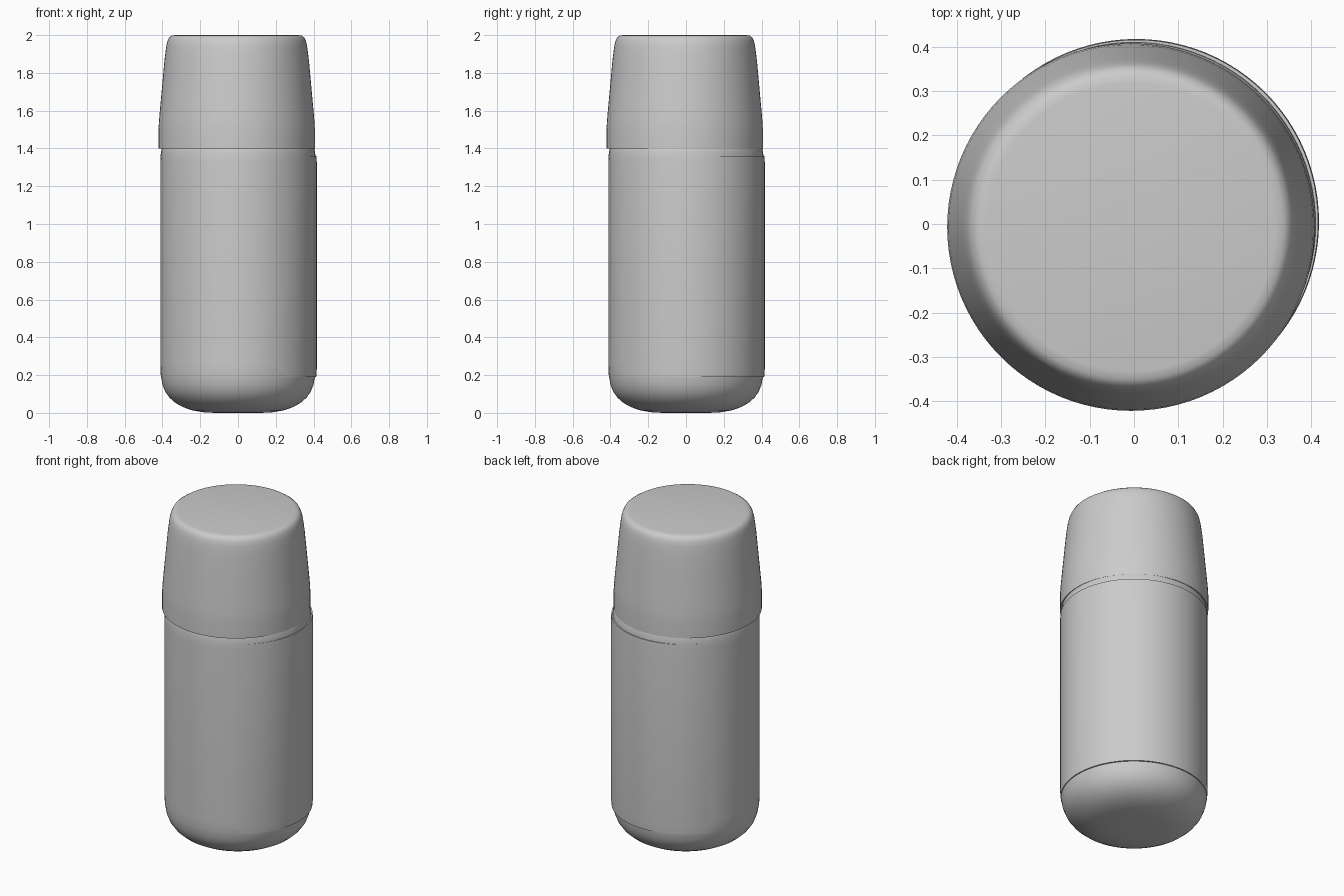
import bpy
import bmesh
import math

cube = bpy.data.objects.get("Cube")
if cube:
    bpy.data.objects.remove(cube, do_unlink=True)

grey = bpy.data.materials.new("light grey")
grey.use_nodes = True
colour = (0.6, 0.6, 0.6, 1)
grey.diffuse_color = colour
grey.node_tree.nodes["Principled BSDF"].inputs["Base Color"].default_value = colour

SIDES = 96


def lathe(name, profile, centre=(0, 0), angle=35):
    """Turn a (radius, height) profile; open ends are closed with discs."""
    bm = bmesh.new()
    rings = []
    for r, z in profile:
        rings.append([bm.verts.new((r * math.cos(i * math.tau / SIDES),
                                    r * math.sin(i * math.tau / SIDES), z))
                      for i in range(SIDES)])
    for low, high in zip(rings, rings[1:]):
        for i in range(SIDES):
            j = (i + 1) % SIDES
            bm.faces.new((low[i], low[j], high[j], high[i]))
    bm.faces.new(rings[0][::-1])
    bm.faces.new(rings[-1])
    mesh = bpy.data.meshes.new(name)
    bm.to_mesh(mesh)
    bm.free()
    mesh.materials.append(grey)
    obj = bpy.data.objects.new(name, mesh)
    obj.location = (*centre, 0)
    bpy.context.collection.objects.link(obj)
    bpy.ops.object.select_all(action="DESELECT")
    obj.select_set(True)
    bpy.context.view_layer.objects.active = obj
    bpy.ops.object.shade_smooth_by_angle(angle=math.radians(angle))
    return obj


# Bottle with a rounded base and shoulder
lathe("bottle_body", [
    (0.12, 0), (0.18, 0.003), (0.24, 0.013), (0.29, 0.03), (0.33, 0.052),
    (0.362, 0.08), (0.385, 0.112), (0.4, 0.15), (0.409, 0.2), (0.411, 0.26),
    (0.411, 1.33), (0.409, 1.37), (0.404, 1.4), (0.395, 1.425), (0.37, 1.445)])

# Thin wrap-around sleeve, set slightly off centre
lathe("label_sleeve", [(0.409, 0.19), (0.412, 0.23), (0.412, 1.33), (0.41, 1.36)],
      centre=(0.005, 0.005))

# Tapered cap with a softly rounded top edge
lathe("cap", [
    (0.414, 1.4), (0.414, 1.5), (0.411, 1.55), (0.404, 1.63), (0.393, 1.75),
    (0.383, 1.86), (0.377, 1.91), (0.372, 1.945), (0.366, 1.97),
    (0.357, 1.988), (0.344, 1.997), (0.325, 2.0)], centre=(-0.007, -0.007))
